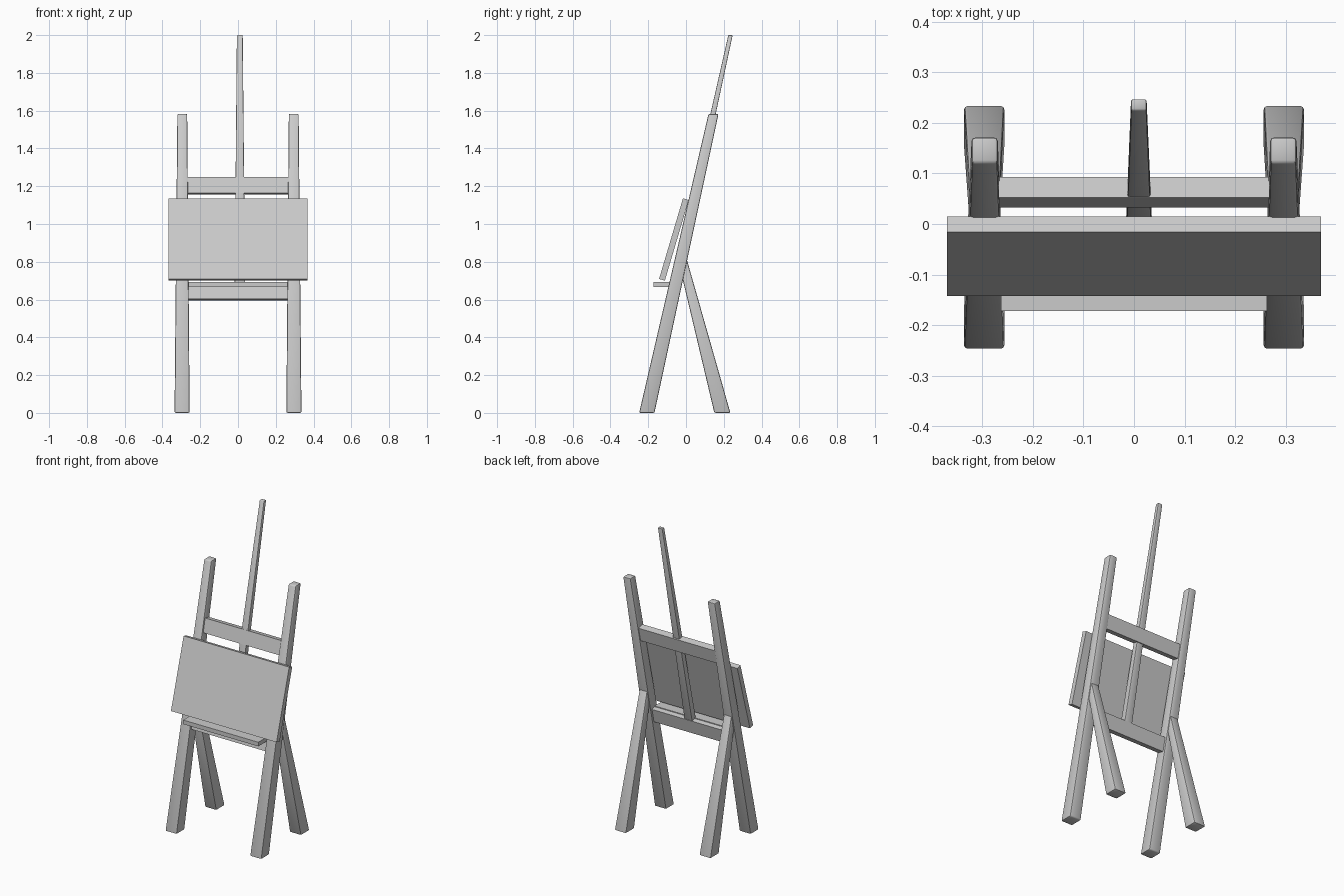
import bpy, bmesh, math
from mathutils import Matrix, Vector

if "Cube" in bpy.data.objects:
    bpy.data.objects.remove(bpy.data.objects["Cube"])


def finish(name, bm, bevel=0.0):
    if bevel:
        bmesh.ops.bevel(bm, geom=bm.edges[:], offset=bevel, segments=2,
                        profile=0.5, affect='EDGES')
    bmesh.ops.recalc_face_normals(bm, faces=bm.faces)
    me = bpy.data.meshes.new(name)
    bm.to_mesh(me)
    bm.free()
    ob = bpy.data.objects.new(name, me)
    bpy.context.collection.objects.link(ob)
    if bevel:
        me.shade_smooth()
        me.set_sharp_from_angle(angle=math.radians(40))
    return ob


def box(name, center, size, tilt=0.0):
    """Box leaning back by tilt degrees."""
    bm = bmesh.new()
    m = (Matrix.Translation(center) @ Matrix.Rotation(math.radians(-tilt), 4, 'X')
         @ Matrix.Diagonal((*size, 1)))
    bmesh.ops.create_cube(bm, size=1, matrix=m)
    return finish(name, bm)


def taper(name, bottom, top, bevel):
    """Tapered bar between two level ends, each (x0, x1, y0, y1, z)."""
    bm = bmesh.new()
    rings = []
    for x0, x1, y0, y1, z in (bottom, top):
        rings.append([bm.verts.new(p) for p in
                      ((x0, y0, z), (x1, y0, z), (x1, y1, z), (x0, y1, z))])
    a, b = rings
    bm.faces.new(a[::-1])
    bm.faces.new(b)
    for i in range(4):
        j = (i + 1) % 4
        bm.faces.new((a[i], a[j], b[j], b[i]))
    return finish(name, bm, bevel)


def mirrored(name, bottom, top, bevel):
    # right and left copies
    for side, s in (("right", 1), ("left", -1)):
        ends = [(*sorted((s * e[0], s * e[1])), *e[2:]) for e in (bottom, top)]
        taper(f"{name}_{side}", *ends, bevel)


# Legs
mirrored("front_leg", (0.256, 0.336, -0.248, -0.167, 0),
         (0.269, 0.321, 0.119, 0.172, 1.583), 0.007)
mirrored("back_leg", (0.256, 0.336, 0.15, 0.235, 0),
         (0.268, 0.322, -0.042, 0.005, 0.81), 0.007)

# Central mast
taper("mast", (-0.018, 0.038, -0.085, -0.045, 0.64),
      (-0.006, 0.025, 0.224, 0.247, 2.0), 0.004)

# Cross rails between the front legs
box("upper_rail", (0, 0.063, 1.2025), (0.55, 0.042, 0.088), 12.6)
box("lower_rail", (0, -0.064, 0.6425), (0.55, 0.042, 0.088), 12.6)

# Ledge and drawing board
box("ledge", (0, -0.117, 0.679), (0.525, 0.11, 0.026))
box("board", (0, -0.064, 0.918), (0.738, 0.032, 0.445), 16.5)
